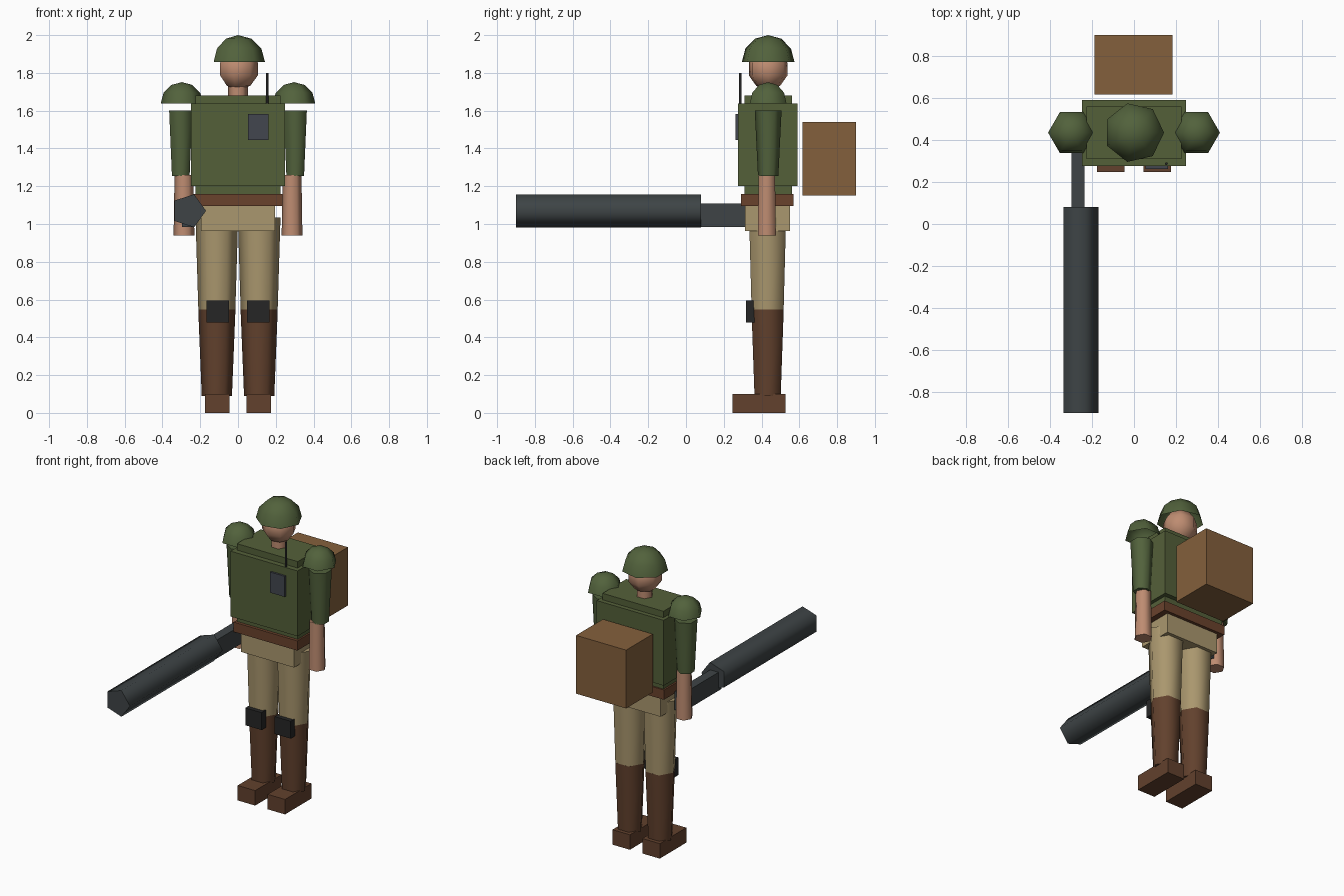
import bpy
import bmesh
from math import cos, sin, pi, radians
from mathutils import Vector

cube = bpy.data.objects.get("Cube")
if cube:
    bpy.data.objects.remove(cube, do_unlink=True)


def material(name, *rgb):
    """Flat material from display RGB values, stored linear."""
    lin = [((c / 255 + 0.055) / 1.055) ** 2.4 for c in rgb] + [1.0]
    m = bpy.data.materials.new(name)
    m.use_nodes = True
    m.diffuse_color = lin
    bsdf = next(n for n in m.node_tree.nodes if n.type == 'BSDF_PRINCIPLED')
    bsdf.inputs["Base Color"].default_value = lin
    return m


OLIVE = material("olive vest", 84, 96, 57)
GREEN = material("sleeve green", 82, 98, 60)
SKIN = material("skin", 190, 140, 113)
KHAKI = material("khaki", 170, 151, 110)
BROWN = material("boot brown", 98, 65, 45)
BELT = material("belt brown", 106, 66, 44)
PACK = material("pack tan", 132, 96, 60)
METAL = material("gunmetal", 62, 68, 70)
BLACK = material("pad black", 38, 38, 38)
GREY = material("radio grey", 66, 70, 78)

BODY_Y = 0.435


def finish(name, bm, mat, location, smooth):
    bmesh.ops.recalc_face_normals(bm, faces=bm.faces)
    mesh = bpy.data.meshes.new(name)
    bm.to_mesh(mesh)
    bm.free()
    mesh.materials.append(mat)
    if smooth:
        mesh.shade_smooth()
        mesh.set_sharp_from_angle(angle=radians(80))
    ob = bpy.data.objects.new(name, mesh)
    ob.location = location
    bpy.context.collection.objects.link(ob)
    return ob


def box(name, mat, x, y, z):
    """Box from (min, max) ranges on each axis."""
    lo, hi = Vector((x[0], y[0], z[0])), Vector((x[1], y[1], z[1]))
    bm = bmesh.new()
    bmesh.ops.create_cube(bm, size=1)
    bmesh.ops.scale(bm, vec=hi - lo, verts=bm.verts)
    return finish(name, bm, mat, (lo + hi) / 2, False)


def lathe(name, mat, profile, sides, location, phase=0.0, closed=True):
    """Turn (radius, height) points about z; radius 0 makes a pole."""
    bm = bmesh.new()
    rings = []
    for r, z in profile:
        n = sides if r > 1e-5 else 1
        turns = [phase + 2 * pi * i / sides for i in range(n)]
        rings.append([bm.verts.new((r * cos(t), r * sin(t), z)) for t in turns])
    for a, b in zip(rings, rings[1:]):
        for i in range(sides):
            j = (i + 1) % sides
            corners = [a[i % len(a)], a[j % len(a)], b[j % len(b)], b[i % len(b)]]
            bm.faces.new(list(dict.fromkeys(corners)))
    if closed:
        for ring in (rings[0], rings[-1]):
            if len(ring) > 2:
                bm.faces.new(ring)
    return finish(name, bm, mat, location, True)


def arc(radius, angles):
    """Sphere profile at the given latitudes."""
    return [(radius * cos(radians(a)), radius * sin(radians(a))) for a in angles]


# Head, neck and helmet
lathe("head", SKIN, arc(0.11, (-90, -54, -18, 18, 54, 90)), 7, (0, BODY_Y, 1.82))
lathe("neck", SKIN, [(0.052, 1.64), (0.052, 1.75)], 6, (0, BODY_Y, 0))
lathe("helmet", GREEN, arc(0.143, (0, 30, 60, 90)), 7, (0, BODY_Y, 1.857), closed=False)

# Torso, vest, belt and hips
box("torso", OLIVE, (-0.225, 0.225), (0.31, 0.56), (1.14, 1.68))
box("vest", OLIVE, (-0.248, 0.248), (0.275, 0.59), (1.2, 1.637))
box("belt", BELT, (-0.236, 0.236), (0.29, 0.57), (1.095, 1.16))
box("hips", KHAKI, (-0.197, 0.197), (0.312, 0.55), (0.963, 1.11))

# Chest radio and its antenna
box("radio", GREY, (0.054, 0.162), (0.262, 0.3), (1.445, 1.583))
lathe("antenna", BLACK, [(0.007, 1.58), (0.007, 1.8)], 6, (0.154, 0.287, 0))

# Backpack
box("backpack", PACK, (-0.187, 0.183), (0.617, 0.9), (1.15, 1.54))

# Paired arms and legs
for label, s in (("left", 1), ("right", -1)):
    arm = (s * 0.303, BODY_Y, 0)
    leg = (s * 0.112, BODY_Y - 0.003, 0)
    lathe(label + "_shoulder_pad", GREEN, arc(0.112, (0, 30, 60, 90)), 6,
          (s * 0.297, BODY_Y, 1.639), closed=False)
    lathe(label + "_sleeve", GREEN, [(0.054, 1.255), (0.071, 1.602)], 6, arm, pi / 6)
    lathe(label + "_forearm", SKIN, [(0.055, 0.94), (0.05, 1.26)], 6,
          (s * 0.286, BODY_Y - 0.007, 0))
    lathe(label + "_thigh", KHAKI, [(0.098, 0.548), (0.113, 1.035)], 6, leg)
    lathe(label + "_boot_shaft", BROWN, [(0.08, 0.09), (0.0985, 0.548)], 6, leg)
    shoe_x = sorted((s * 0.046, s * 0.175))
    pad_x = sorted((s * 0.048, s * 0.168))
    box(label + "_shoe", BROWN, shoe_x, (0.247, 0.527), (0, 0.1))
    box(label + "_knee_pad", BLACK, pad_x, (0.317, 0.362), (0.478, 0.594))

# Five-sided gun barrel and its stock
barrel = lathe("gun_barrel", METAL, [(0.092, -0.08), (0.092, 0.9)], 5, (-0.261, 0, 1.07))
barrel.rotation_euler.x = pi / 2
box("gun_stock", METAL, (-0.297, -0.235), (0.05, 0.457), (0.985, 1.108))
